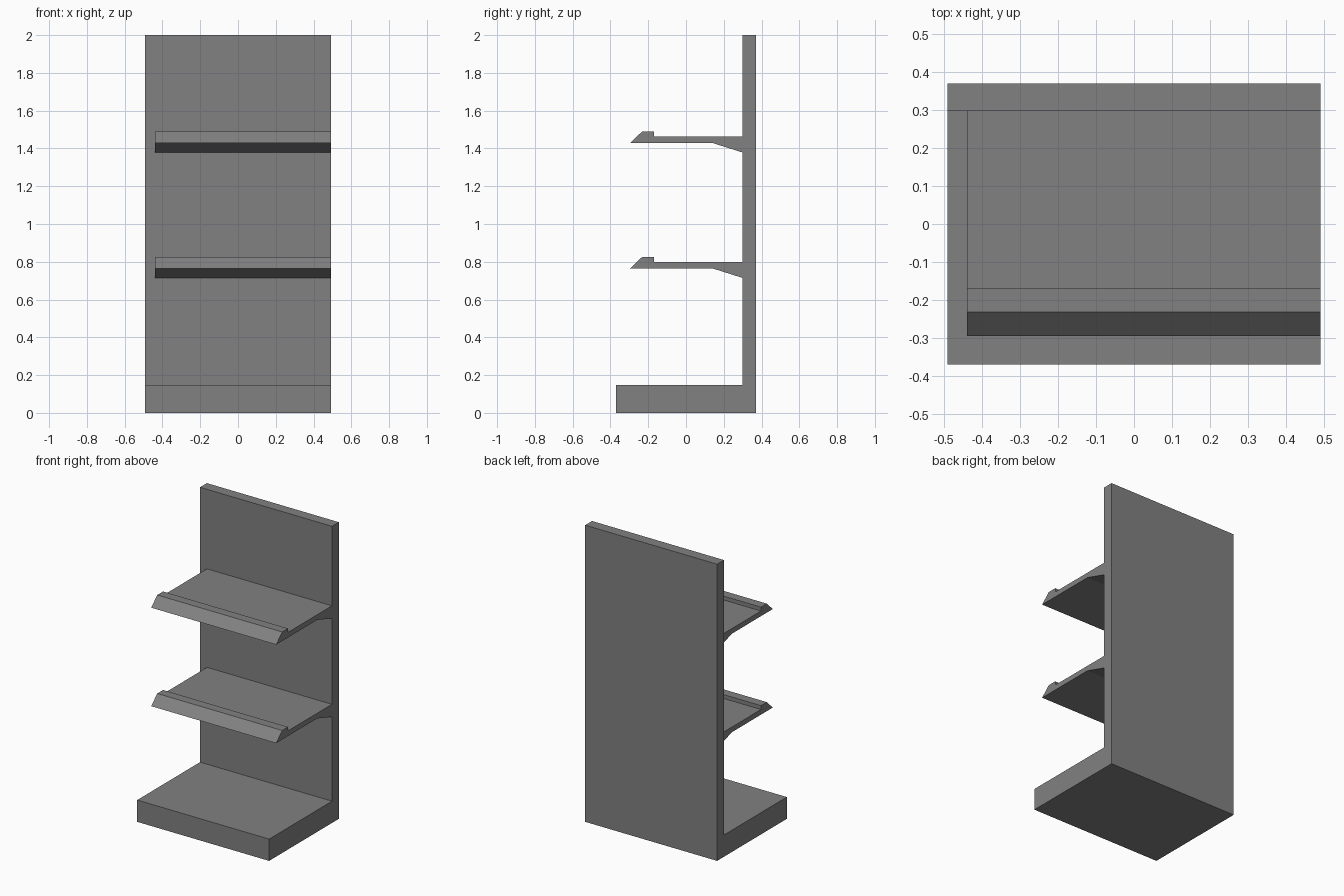
import bpy

if "Cube" in bpy.data.objects:
    bpy.data.objects.remove(bpy.data.objects["Cube"])

# Dark grey finish shared by all parts
dark_grey = bpy.data.materials.new("dark_grey")
dark_grey.diffuse_color = (0.22, 0.22, 0.22, 1)
dark_grey.use_nodes = True
dark_grey.node_tree.nodes["Principled BSDF"].inputs["Base Color"].default_value = dark_grey.diffuse_color


def extrude_profile(name, profile, x0, x1):
    """Extrude a closed (y, z) side profile along x."""
    n = len(profile)
    verts = [(x, y, z) for x in (x0, x1) for y, z in profile]
    faces = [tuple(reversed(range(n))), tuple(range(n, 2 * n))]
    faces += [(i, (i + 1) % n, n + (i + 1) % n, n + i) for i in range(n)]
    mesh = bpy.data.meshes.new(name)
    mesh.from_pydata(verts, [], faces)
    mesh.materials.append(dark_grey)
    obj = bpy.data.objects.new(name, mesh)
    bpy.context.collection.objects.link(obj)
    return obj


# Base plinth and back panel as one L-shaped body
extrude_profile("base_and_back_panel", [
    (-0.371, 0), (0.371, 0), (0.371, 2), (0.298, 2), (0.298, 0.147), (-0.371, 0.147),
], -0.492, 0.492)

# Shelves: sloped front lip, thin board, wedge brace against the panel
shelf = [
    (-0.296, 0), (0.14, 0), (0.298, -0.05), (0.298, 0.035),
    (-0.17, 0.035), (-0.17, 0.061), (-0.232, 0.061),
]
for name, height in (("lower_shelf", 0.765), ("upper_shelf", 1.429)):
    extrude_profile(name, [(y, z + height) for y, z in shelf], -0.44, 0.492)
